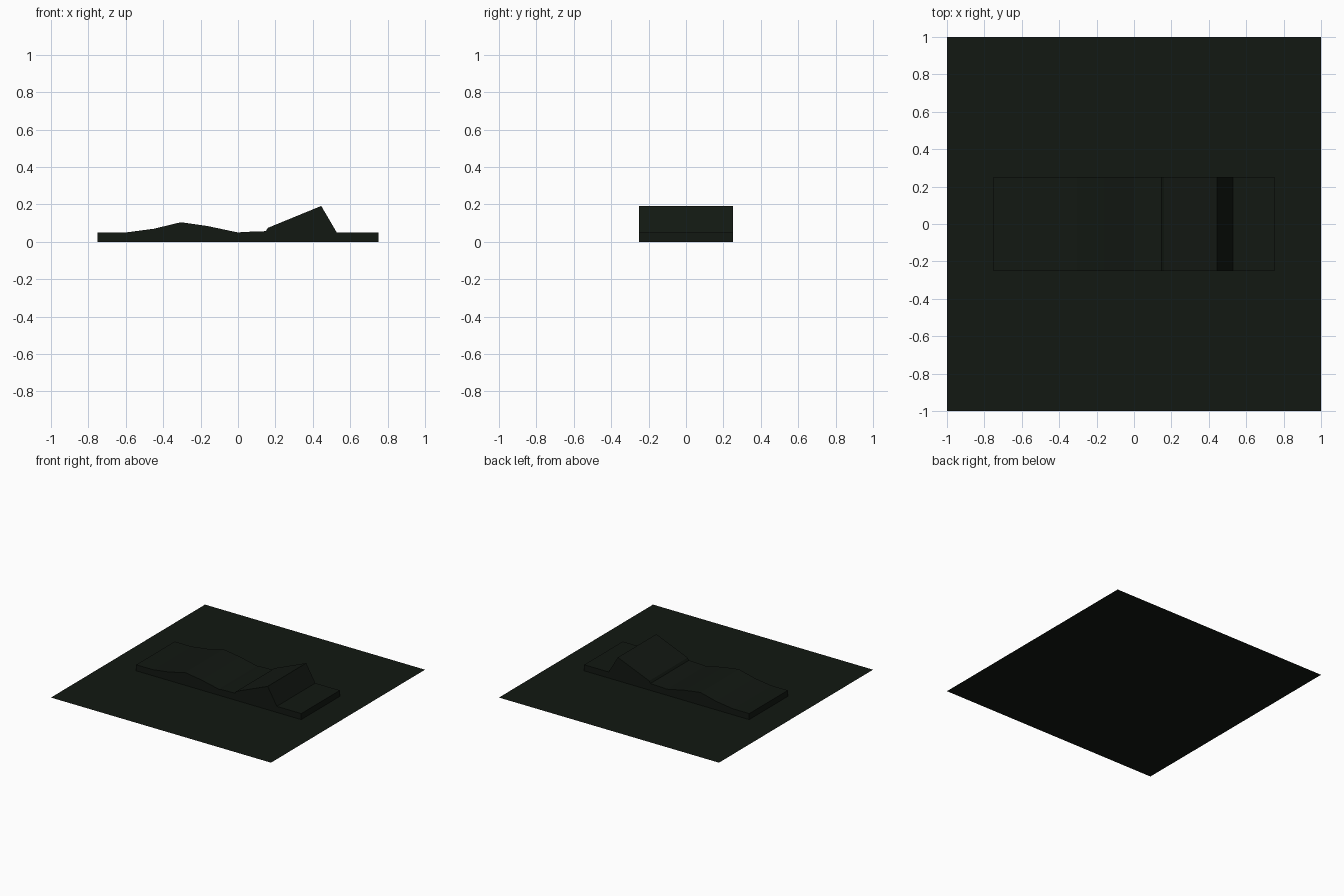
import bpy, bmesh

if "Cube" in bpy.data.objects:
    bpy.data.objects.remove(bpy.data.objects["Cube"])

mat = bpy.data.materials.new("dark_green")
mat.diffuse_color = (0.006, 0.009, 0.006, 1)
mat.use_nodes = True
mat.node_tree.nodes["Principled BSDF"].inputs["Base Color"].default_value = mat.diffuse_color


def finish(bm, name):
    mesh = bpy.data.meshes.new(name)
    bm.to_mesh(mesh)
    bm.free()
    mesh.materials.append(mat)
    obj = bpy.data.objects.new(name, mesh)
    bpy.context.collection.objects.link(obj)
    return obj


# Flat square sheet
bm = bmesh.new()
bmesh.ops.create_grid(bm, x_segments=1, y_segments=1, size=1)
finish(bm, "ground_sheet")

# Raised strip with two humps: side profile (x, z) extruded along y
profile = [(-0.75, 0), (-0.75, 0.05), (-0.6, 0.05), (-0.45, 0.07),
           (-0.305, 0.105), (-0.16, 0.084), (0, 0.05), (0.03, 0.053),
           (0.148, 0.057), (0.16, 0.075), (0.445, 0.192), (0.528, 0.05),
           (0.75, 0.05), (0.75, 0)]
bm = bmesh.new()
face = bm.faces.new([bm.verts.new((x, -0.25, z)) for x, z in profile])
ext = bmesh.ops.extrude_face_region(bm, geom=[face], use_keep_orig=True)
moved = [g for g in ext["geom"] if isinstance(g, bmesh.types.BMVert)]
bmesh.ops.translate(bm, verts=moved, vec=(0, 0.5, 0))
# The underside rests on the sheet, so it is left open
under = [f for f in bm.faces if all(v.co.z < 1e-6 for v in f.verts)]
bmesh.ops.recalc_face_normals(bm, faces=bm.faces)
bmesh.ops.delete(bm, geom=under, context='FACES')
finish(bm, "humped_strip")
